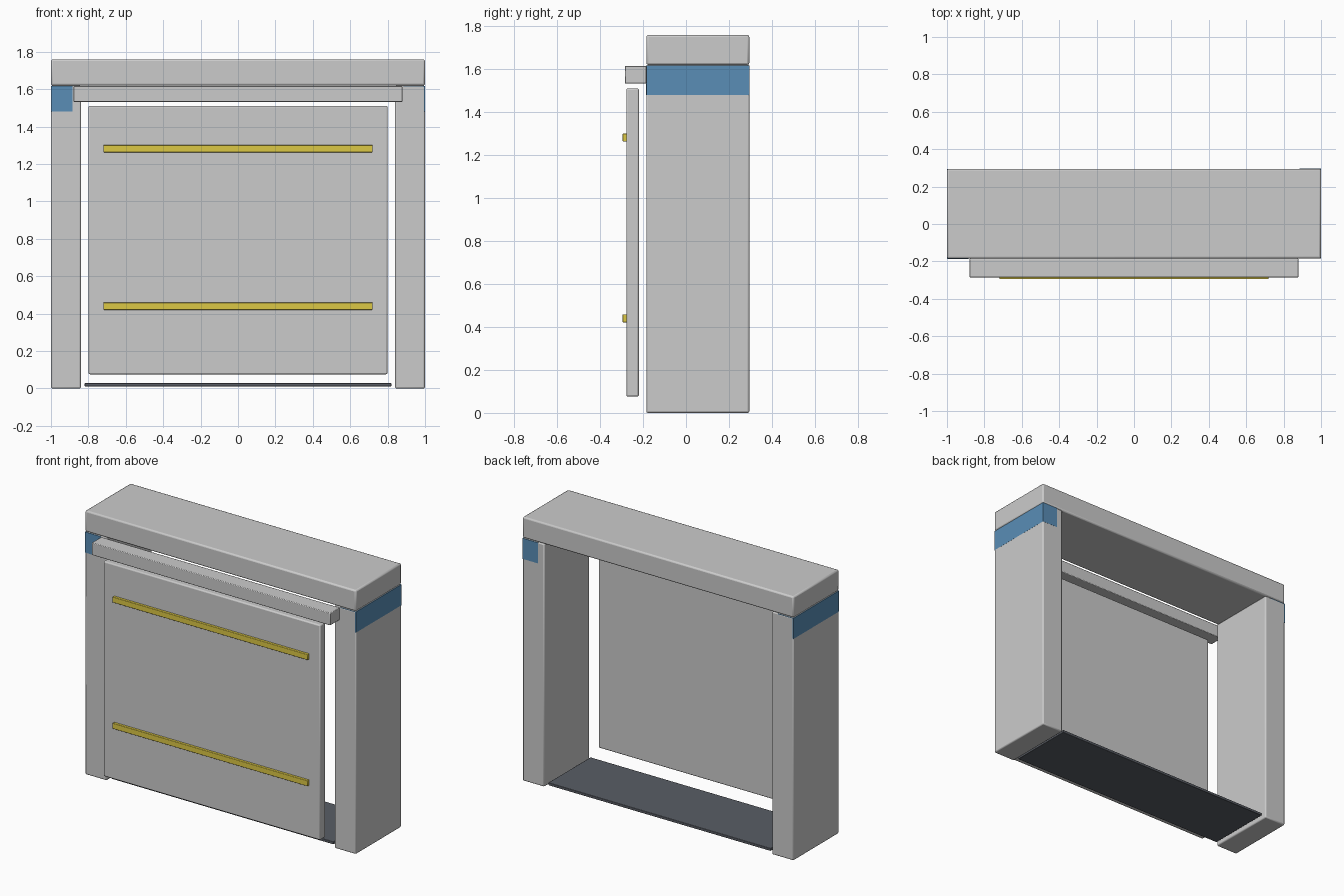
import bpy

if "Cube" in bpy.data.objects:
    bpy.data.objects.remove(bpy.data.objects["Cube"])


def material(name, rgb):
    m = bpy.data.materials.new(name)
    m.diffuse_color = (*rgb, 1)
    m.use_nodes = True
    m.node_tree.nodes["Principled BSDF"].inputs["Base Color"].default_value = m.diffuse_color
    return m


BLUE = material("blue_paint", (0.10, 0.27, 0.47))
YELLOW = material("yellow_paint", (0.72, 0.58, 0.06))
DARK = material("dark_metal", (0.10, 0.11, 0.13))


def box(name, x, y, z, bevel=0.0, mat=None):
    """Box from (min, max) ranges, with an optional rounded edge."""
    ranges = (x, y, z)
    bpy.ops.mesh.primitive_cube_add(size=1, location=[(a + b) / 2 for a, b in ranges])
    ob = bpy.context.object
    ob.name = name
    ob.scale = [b - a for a, b in ranges]
    bpy.ops.object.transform_apply(location=False, rotation=False, scale=True)
    if mat:
        ob.data.materials.append(mat)
    if bevel:
        mod = ob.modifiers.new("edge_bevel", 'BEVEL')
        mod.width = bevel
        mod.segments = 2
        bpy.ops.object.shade_smooth_by_angle()
    return ob


BACK, FRONT = 0.295, -0.185

# Frame: two posts with blue caps, joined by a lintel
for side, s in (("left", -1), ("right", 1)):
    box(f"{side}_post", sorted((s * 0.84, s * 0.9995)), (FRONT, BACK), (0, 1.62), 0.008)
    # cap is nudged so only its outer side and one end face stand proud
    nudge = s * 0.0008
    box(f"{side}_post_cap", sorted((s * 0.885, s * 1.0)),
        (FRONT + nudge, BACK + nudge), (1.48, 1.618), mat=BLUE)
box("lintel", (-1, 1), (FRONT, BACK), (1.62, 1.76), 0.01)

# Sliding door and the rail above it
box("door_rail", (-0.88, 0.88), (-0.285, FRONT), (1.533, 1.616), 0.004)
box("door_panel", (-0.80, 0.80), (-0.278, -0.219), (0.076, 1.511), 0.008)

# Yellow warning strips on the door
for name, z in (("lower_strip", 0.44), ("upper_strip", 1.282)):
    box(name, (-0.72, 0.72), (-0.295, -0.27), (z - 0.019, z + 0.019), 0.003, YELLOW)

# Threshold plate between the posts
box("threshold_plate", (-0.82, 0.82), (-0.165, 0.28), (0.011, 0.029), 0.003, DARK)
